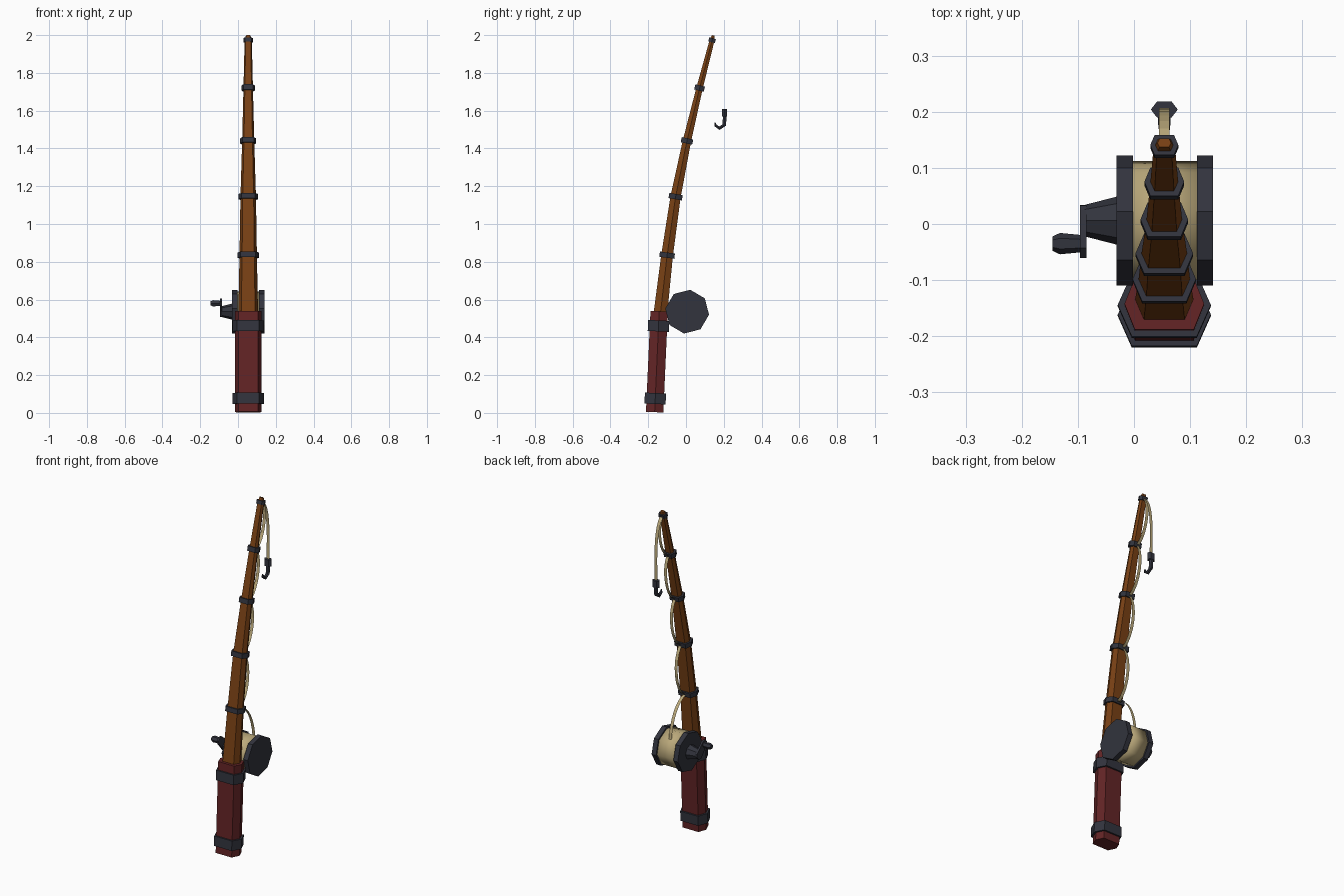
import bpy, bmesh, math
from mathutils import Vector

if "Cube" in bpy.data.objects:
    bpy.data.objects.remove(bpy.data.objects["Cube"])

CX = 0.054  # rod centre line in x


def material(name, rgb):
    m = bpy.data.materials.new(name)
    m.use_nodes = True
    m.diffuse_color = (*rgb, 1)
    m.node_tree.nodes["Principled BSDF"].inputs["Base Color"].default_value = (*rgb, 1)
    return m


WOOD = material("brown wood", (0.19, 0.052, 0.007))
GRIP = material("dark red grip", (0.125, 0.018, 0.019))
METAL = material("dark metal", (0.032, 0.034, 0.047))
LINE = material("cream line", (0.50, 0.40, 0.20))


def make(name, mat, build, smooth=False):
    bm = bmesh.new()
    build(bm)
    me = bpy.data.meshes.new(name)
    bm.to_mesh(me)
    bm.free()
    me.materials.append(mat)
    for p in me.polygons:
        p.use_smooth = smooth
    ob = bpy.data.objects.new(name, me)
    bpy.context.collection.objects.link(ob)
    return ob


def loft(name, mat, loops, smooth=False):
    """Skin a list of equal loops and cap both ends."""
    def build(bm):
        rows = [[bm.verts.new(p) for p in loop] for loop in loops]
        n = len(rows[0])
        for a, b in zip(rows, rows[1:]):
            for i in range(n):
                j = (i + 1) % n
                bm.faces.new((a[i], a[j], b[j], b[i]))
        bm.faces.new(rows[0][::-1])
        bm.faces.new(rows[-1])
        bmesh.ops.recalc_face_normals(bm, faces=bm.faces)
    return make(name, mat, build, smooth)


def hexagon(centre, axis, half_w, half_d, flat=0.7):
    """Wide hexagon with points left and right, square to the axis."""
    depth = Vector((0, axis.z, -axis.y)).normalized()
    shape = [(1, 0), (flat, 1), (-flat, 1), (-1, 0), (-flat, -1), (flat, -1)]
    return [centre + Vector((half_w * u, 0, 0)) + depth * half_d * v for u, v in shape]


def at(y, z):
    return Vector((CX, y, z))


def band(name, centre, axis, half_w, half_d, half_h):
    loft(name, METAL, [hexagon(centre + axis * s * half_h, axis, half_w, half_d)
                       for s in (-1, 1)])


# Grip with two bands
grip_a, grip_b = at(-0.166, 0.004), at(-0.142, 0.538)
grip_axis = (grip_b - grip_a).normalized()
loft("grip", GRIP, [hexagon(p, grip_axis, 0.071, 0.046, 0.74) for p in (grip_a, grip_b)])
for name, t in (("grip_band_lower", 0.135), ("grip_band_upper", 0.855)):
    band(name, grip_a.lerp(grip_b, t), grip_axis, 0.083, 0.056, 0.029)

# Rod joints: y, z, half width, half depth
joints = [(-0.135, 0.53, 0.052, 0.036), (-0.10, 0.835, 0.046, 0.031),
          (-0.055, 1.145, 0.041, 0.027), (0.005, 1.44, 0.032, 0.022),
          (0.072, 1.72, 0.025, 0.017), (0.138, 1.973, 0.019, 0.013)]
centres = [at(y, z) for y, z, w, d in joints]
axes = [(centres[min(i + 1, 5)] - centres[max(i - 1, 0)]).normalized() for i in range(6)]
rod = [hexagon(c, a, j[2], j[3]) for c, a, j in zip(centres, axes, joints)]
tip = centres[-1] + axes[-1] * 0.026
rod.append(hexagon(tip, axes[-1], 0.012, 0.008))
loft("rod", WOOD, rod)

# Rod rings
for i in range(1, 6):
    w, d = joints[i][2:]
    last = i == 5
    band(f"rod_ring_{i}", centres[i], axes[i], w + (0.006 if last else 0.0105),
         d + (0.005 if last else 0.009), 0.011 if last else 0.014)


def ring_x(x, y, z, r, n, turn=0.0):
    """Polygon around the x axis."""
    return [Vector((x, y + r * math.cos(turn + math.tau * i / n),
                    z + r * math.sin(turn + math.tau * i / n))) for i in range(n)]


# Reel: two flanges and a spool
RY, RZ, TURN = 0.006, 0.536, math.radians(-8)
for name, x0, x1 in (("reel_flange_left", 0.112, 0.141), ("reel_flange_right", -0.031, -0.002)):
    loft(name, METAL, [ring_x(x, RY, RZ, 0.117, 8, TURN) for x in (x0, x1)])
loft("reel_spool", LINE, [ring_x(x, RY, RZ, 0.107, 8, TURN) for x in (-0.005, 0.115)], True)

# Crank: cone, arm and knob
KY, KZ = -0.035, 0.58
loft("crank_cone", METAL, [ring_x(-0.03, RY, RZ, 0.043, 8), ring_x(-0.088, RY, RZ, 0.028, 8)])
along = Vector((0, KY - RY, KZ - RZ)).normalized()
side = Vector((0, -along.z, along.y))
mid = Vector((0, (RY + KY) / 2, (RZ + KZ) / 2))
arm = [mid + along * u + side * v for u, v in
       ((-0.055, -0.015), (-0.04, -0.028), (0.04, -0.023), (0.055, -0.012),
        (0.055, 0.012), (0.04, 0.023), (-0.04, 0.028), (-0.055, 0.015))]
loft("crank_arm", METAL, [[p + Vector((x, 0, 0)) for p in arm] for x in (-0.096, -0.085)])
loft("crank_knob", METAL, [ring_x(x, KY, KZ, r, 6) for x, r in
                           ((-0.09, 0.015), (-0.132, 0.019), (-0.145, 0.013))])


# Line: flat ribbon strips behind the rod
def ribbon(name, points, half=0.0095):
    def build(bm):
        rows = [[bm.verts.new((CX + s * half, p.y, p.z)) for s in (-1, 1)] for p in points]
        for a, b in zip(rows, rows[1:]):
            bm.faces.new((a[0], a[1], b[1], b[0]))
    make(name, LINE, build)


def bezier(a, b, c, d, n=8):
    out = []
    for i in range(n + 1):
        t = i / n
        s = 1 - t
        out.append(a * s**3 + b * 3 * s * s * t + c * 3 * s * t * t + d * t**3)
    return out


def eyelet(i):
    return centres[i] + Vector((0, joints[i][3] + 0.004, -0.008))


ribbon("line_from_spool", bezier(at(0.072, 0.61), at(0.06, 0.72), at(0.01, 0.81), eyelet(1)))
for i in range(1, 5):
    a, b = eyelet(i), eyelet(i + 1)
    out = Vector((0, 0.085 - 0.008 * i, -0.02))
    ribbon(f"line_loop_{i}", bezier(a, a.lerp(b, 0.2) + out, a.lerp(b, 0.8) + out, b))
ribbon("line_to_hook", bezier(eyelet(5), at(0.20, 1.93), at(0.215, 1.8), at(0.203, 1.60)))

# Hook: hexagonal weight and bent shank
up = Vector((0, 0, 1))
loft("hook_weight", METAL, [hexagon(at(0.204, z), up, 0.024, 0.014, 0.55) for z in (1.57, 1.61)])
path = [at(0.206, 1.575), at(0.202, 1.524), at(0.177, 1.507), at(0.156, 1.522), at(0.154, 1.538)]
sizes = (0.010, 0.010, 0.009, 0.007, 0.002)
hook = []
for i, (p, r) in enumerate(zip(path, sizes)):
    t = (path[min(i + 1, 4)] - path[max(i - 1, 0)]).normalized()
    hook.append(hexagon(p, t, r * 1.2, r, 0.55))
loft("hook", METAL, hook)
